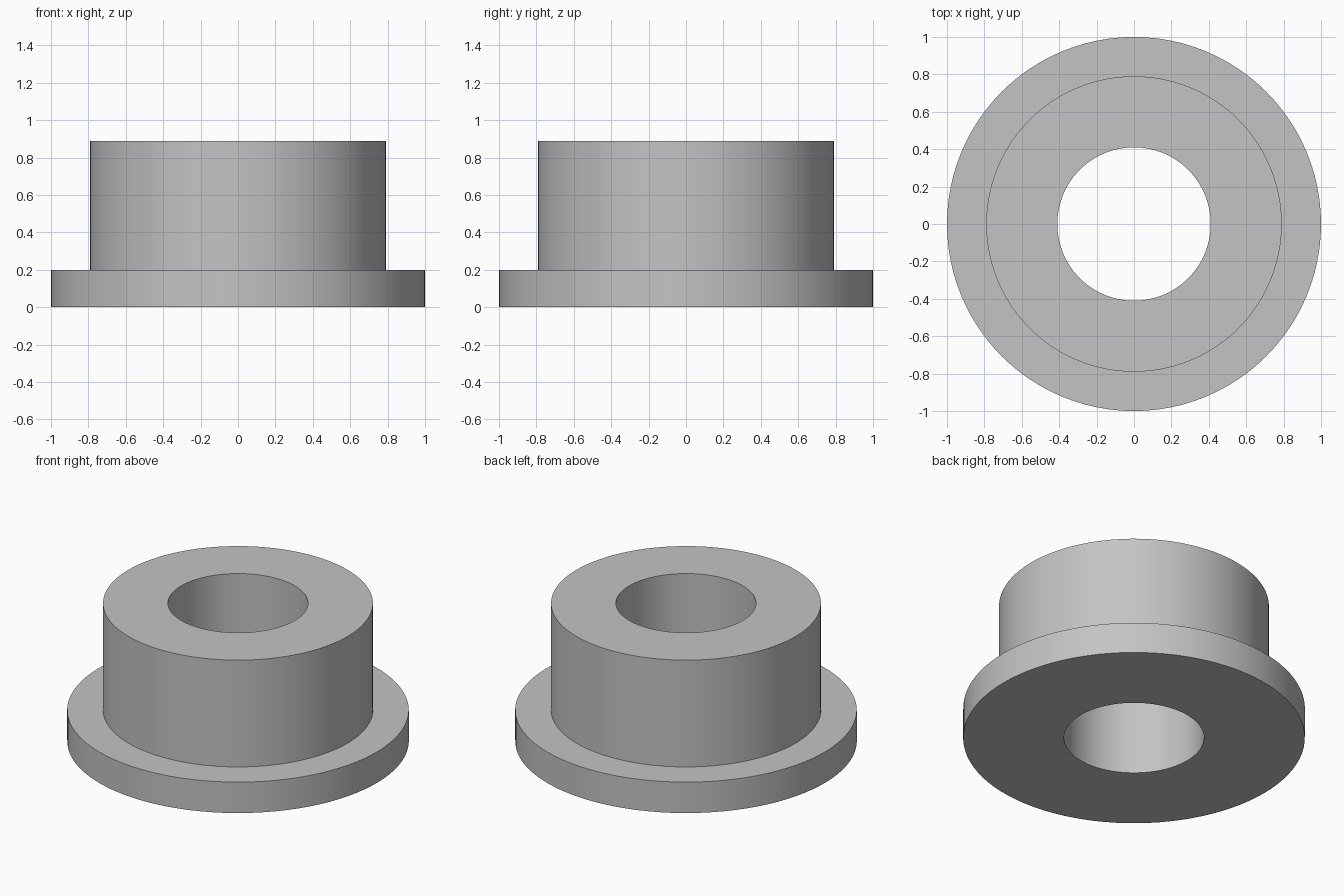
import bpy
import bmesh
import math

default_cube = bpy.data.objects.get("Cube")
if default_cube:
    bpy.data.objects.remove(default_cube, do_unlink=True)

SEGMENTS = 96
BORE, BODY, FLANGE = 0.41, 0.79, 1.0
FLANGE_TOP, BODY_TOP = 0.2, 0.89

# Plain grey finish
grey = bpy.data.materials.new("light grey")
grey.use_nodes = True
colour = (0.55, 0.55, 0.55, 1)
grey.diffuse_color = colour
grey.node_tree.nodes["Principled BSDF"].inputs["Base Color"].default_value = colour


def lathe(name, profile):
    """Revolve a closed (radius, height) profile around z."""
    bm = bmesh.new()
    rings = []
    for i in range(SEGMENTS):
        a = math.tau * i / SEGMENTS
        rings.append([bm.verts.new((r * math.cos(a), r * math.sin(a), z))
                      for r, z in profile])
    count = len(profile)
    for i, ring in enumerate(rings):
        following = rings[(i + 1) % SEGMENTS]
        for j in range(count):
            k = (j + 1) % count
            bm.faces.new((ring[j], following[j], following[k], ring[k]))
    bmesh.ops.recalc_face_normals(bm, faces=bm.faces)
    mesh = bpy.data.meshes.new(name)
    bm.to_mesh(mesh)
    bm.free()
    mesh.materials.append(grey)
    obj = bpy.data.objects.new(name, mesh)
    bpy.context.collection.objects.link(obj)
    bpy.ops.object.select_all(action="DESELECT")
    obj.select_set(True)
    bpy.context.view_layer.objects.active = obj
    bpy.ops.object.shade_smooth_by_angle(angle=math.radians(30))
    return obj


# Flanged sleeve with a through bore
lathe("flanged_bushing", [
    (BORE, 0), (FLANGE, 0), (FLANGE, FLANGE_TOP),
    (BODY, FLANGE_TOP), (BODY, BODY_TOP), (BORE, BODY_TOP),
])
